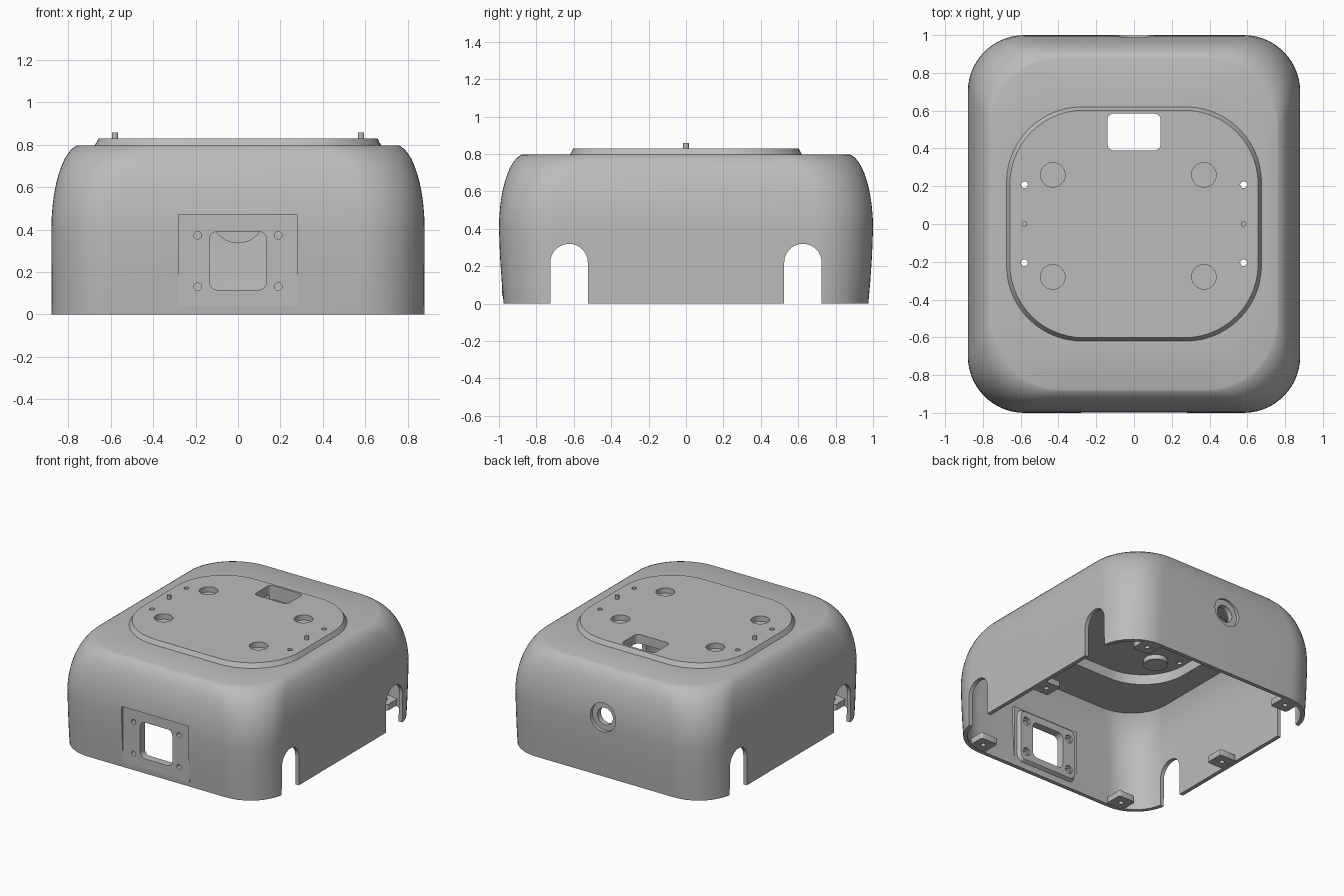
import bpy, bmesh, math
from mathutils import Vector

if "Cube" in bpy.data.objects:
    bpy.data.objects.remove(bpy.data.objects["Cube"])

grey = bpy.data.materials.new("plain_grey")
grey.use_nodes = True
grey.diffuse_color = (0.5, 0.5, 0.5, 1)
grey.node_tree.nodes["Principled BSDF"].inputs["Base Color"].default_value = grey.diffuse_color

AXES = {"Z": lambda a, b, c: (a, b, c),
        "Y": lambda a, b, c: (a, c, b),
        "X": lambda a, b, c: (c, a, b)}


def outline(hx, hy, r, steps):
    """Rounded rectangle, counter-clockwise."""
    pts = []
    for q, (sx, sy) in enumerate([(1, 1), (-1, 1), (-1, -1), (1, -1)]):
        for i in range(steps + 1):
            a = math.pi / 2 * (q + i / steps)
            pts.append((sx * (hx - r) + r * math.cos(a), sy * (hy - r) + r * math.sin(a)))
    return pts


def loft(bm, rings, axis="Z", centre=(0, 0), steps=8):
    """Closed solid through (height, hx, hy, radius) rings."""
    loops = []
    for h, hx, hy, r in rings:
        loops.append([bm.verts.new(AXES[axis](a + centre[0], b + centre[1], h))
                      for a, b in outline(hx, hy, r, steps)])
    n = len(loops[0])
    for lo, hi in zip(loops, loops[1:]):
        for i in range(n):
            j = (i + 1) % n
            bm.faces.new((lo[i], lo[j], hi[j], hi[i]))
    bm.faces.new(loops[0][::-1])
    bm.faces.new(loops[-1])


def finish(name, bm):
    bmesh.ops.remove_doubles(bm, verts=bm.verts, dist=1e-5)
    bmesh.ops.recalc_face_normals(bm, faces=bm.faces)
    mesh = bpy.data.meshes.new(name)
    bm.to_mesh(mesh)
    bm.free()
    ob = bpy.data.objects.new(name, mesh)
    bpy.context.collection.objects.link(ob)
    mesh.materials.append(grey)
    return ob


def prism(bm, centre, hx, hy, r, lo, hi, axis="Z", steps=8):
    loft(bm, [(lo, hx, hy, r), (hi, hx, hy, r)], axis, centre, steps)


def disc(bm, centre, r, lo, hi, axis="Z", steps=8):
    prism(bm, centre, r, r, r, lo, hi, axis, steps)


def combine(target, operation, bm):
    """Apply a boolean with every solid in bm, then drop the helper."""
    tool = finish("helper", bm)
    tool.hide_render = True
    mod = target.modifiers.new("bool", "BOOLEAN")
    mod.operation, mod.solver, mod.object = operation, "EXACT", tool
    bpy.context.view_layer.objects.active = target
    bpy.ops.object.modifier_apply(modifier=mod.name)
    bpy.data.objects.remove(tool)


def wall(z, inset=0.0):
    """Cover cross-section at a height: slight draft, then a rounded shoulder."""
    s = max(0, (z - 0.4) / 0.4)
    shoulder = 0.14 * (1 - math.sqrt(1 - s * s))
    draft = 0.025 * max(0, 1 - z / 0.4) ** 1.5
    return (z, 0.88 - shoulder - inset, 1 - shoulder - draft - inset,
            0.3 + 0.6 * shoulder - inset)


# Hollow cover: pocket ceiling, down the inside, then up the outside
T = 0.03
arc = lambda deg: 0.4 + 0.4 * math.sin(math.radians(deg))
inner = [wall(arc(d), T) for d in (54, 44, 34, 24, 12, 0)] + [wall(z, T) for z in (0.25, 0.12, 0)]
outer = [wall(z) for z in (0, 0.12, 0.25)] + [wall(arc(d)) for d in range(0, 84, 8)] + [wall(arc(83))]
pocket = [(0.8, 0.62, 0.57, 0.36), (inner[0][0], 0.62, 0.57, 0.36)]
plate = [(outer[-1][0], 0.675, 0.62, 0.40), (0.83, 0.657, 0.602, 0.39)]
bm = bmesh.new()
loft(bm, pocket + inner + outer + plate, steps=14)
cover = finish("cover_shell", bm)

# Flat recess on the front
bm = bmesh.new()
prism(bm, (0, 0.255), 0.28, 0.215, 0, -1.1, -0.983, "Y", 1)
combine(cover, "DIFFERENCE", bm)

# Front panel, inner bosses and mounting tabs
bm = bmesh.new()
prism(bm, (0, 0.255), 0.28, 0.215, 0, -0.983, -0.95, "Y", 1)
combine(cover, "UNION", bm)
bm = bmesh.new()
loft(bm, [(-0.96, 0.26, 0.21, 0.05), (-0.925, 0.24, 0.19, 0.04)], "Y", (0, 0.255))
disc(bm, (0, 0.46), 0.125, 0.93, 0.983, "Y", 10)
sockets = [(x, y) for x in (-0.43, 0.37) for y in (-0.28, 0.26)]
for c in sockets:
    disc(bm, c, 0.085, 0.765, 0.815)
prism(bm, (0, 0.487), 0.165, 0.12, 0.04, 0.76, 0.815)
tabs = [(sx * x, y) for sx in (-1, 1) for x, y in ((0.62, -0.88), (0.79, 0), (0.62, 0.88))]
for c in tabs:
    prism(bm, c, 0.07, 0.07, 0.015, 0.004, 0.05, steps=3)
combine(cover, "UNION", bm)

# Window, screw holes, cable opening, sockets, arches and back port
bm = bmesh.new()
prism(bm, (0, 0.253), 0.135, 0.138, 0.04, -1.1, -0.8, "Y")
for x in (-0.19, 0.19):
    for z in (0.13, 0.373):
        disc(bm, (x, z), 0.018, -1.1, -0.8, "Y", 4)
prism(bm, (0, 0.487), 0.14, 0.097, 0.03, 0.6, 1)
for x in (-0.58, 0.58):
    for y in (-0.205, 0.208):
        disc(bm, (x, y), 0.018, 0.7, 1, steps=4)
for c in sockets:
    disc(bm, c, 0.065, 0.79, 1)
for c in tabs:
    disc(bm, c, 0.018, -0.1, 0.1, steps=4)
for y in (-0.625, 0.625):
    prism(bm, (y, 0.01), 0.1, 0.31, 0.1, -1, 1, "X", 10)
disc(bm, (0, 0.46), 0.065, 0.85, 1.1, "Y", 10)
combine(cover, "DIFFERENCE", bm)

# Countersunk ring on the back, nut seats behind the front panel
bm = bmesh.new()
disc(bm, (0, 0.46), 0.107, 0.972, 1.1, "Y", 10)
for x in (-0.19, 0.19):
    for z in (0.13, 0.373):
        disc(bm, (x, z), 0.032, -0.945, -0.85, "Y", 2)
combine(cover, "DIFFERENCE", bm)

# Locating pegs
pegs = []
for side, x in (("right", -0.58), ("left", 0.58)):
    bm = bmesh.new()
    disc(bm, (x, 0), 0.015, 0.78, 0.858, steps=4)
    pegs.append(finish(side + "_peg", bm))

bpy.ops.object.select_all(action="DESELECT")
for ob in [cover] + pegs:
    ob.select_set(True)
bpy.context.view_layer.objects.active = cover
bpy.ops.object.shade_smooth_by_angle(angle=math.radians(30))
